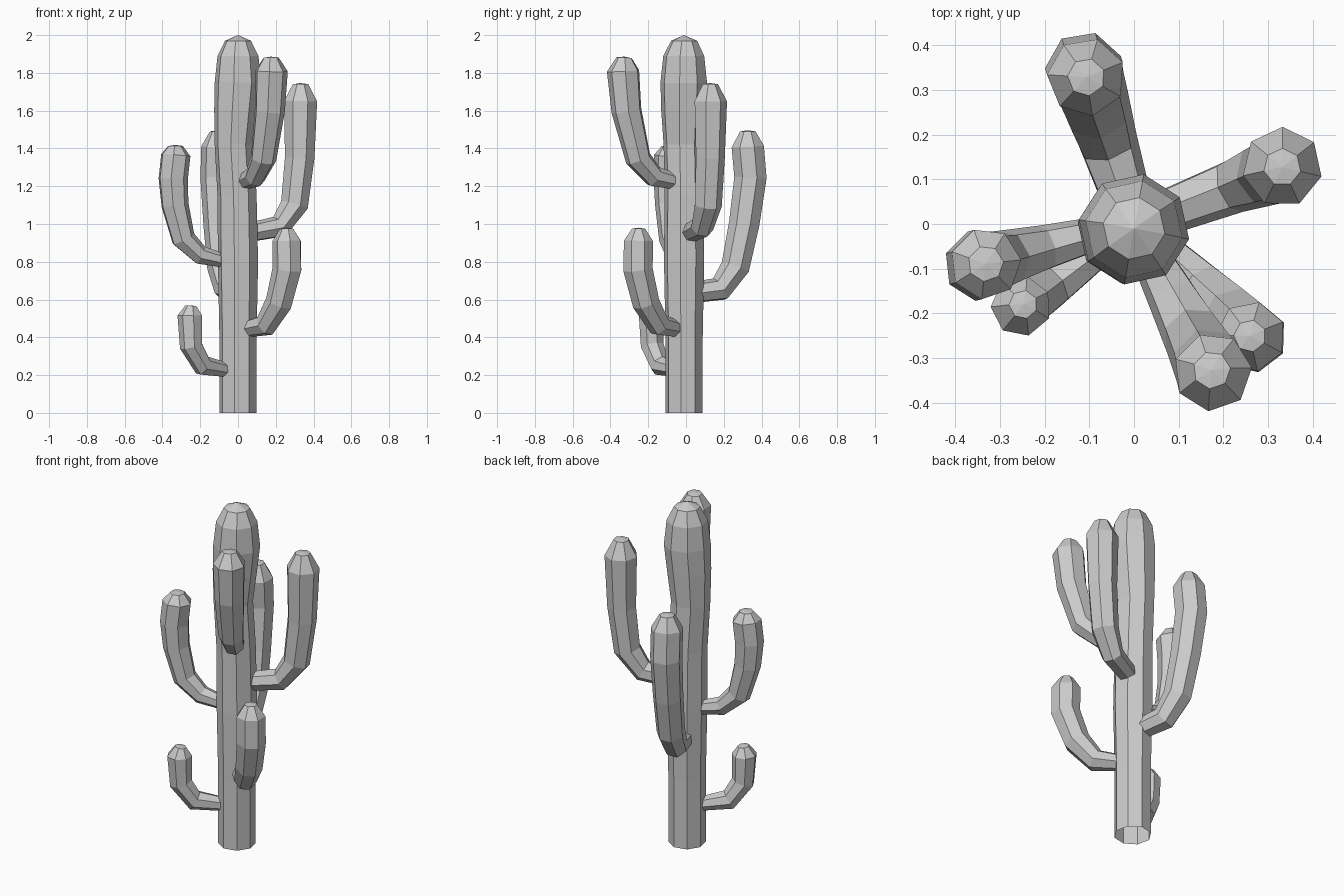
import bpy
import bmesh
import math
from mathutils import Vector

default_cube = bpy.data.objects.get("Cube")
if default_cube:
    bpy.data.objects.remove(default_cube, do_unlink=True)

# One plain grey for the whole plant
grey = bpy.data.materials.new("light grey")
grey.use_nodes = True
grey.diffuse_color = (0.6, 0.6, 0.6, 1)
shader = next(n for n in grey.node_tree.nodes if n.type == "BSDF_PRINCIPLED")
shader.inputs["Base Color"].default_value = grey.diffuse_color


def faceted_tube(name, centres, radii, sides, heading, phase, tip, cap_start):
    """Skin rings along a path that bends in one vertical plane, closed by a tip."""
    bm = bmesh.new()
    side_axis = Vector((-math.sin(heading), math.cos(heading), 0))
    rings = []
    for i, (centre, radius) in enumerate(zip(centres, radii)):
        before = centres[max(i - 1, 0)]
        after = centres[min(i + 1, len(centres) - 1)]
        tangent = (after - before).normalized()
        out_axis = side_axis.cross(tangent).normalized()
        ring = []
        for k in range(sides):
            angle = phase + math.tau * k / sides
            offset = out_axis * math.cos(angle) + side_axis * math.sin(angle)
            ring.append(bm.verts.new(centre + offset * radius))
        rings.append(ring)

    # Walls between neighbouring rings
    for low, high in zip(rings, rings[1:]):
        for k in range(sides):
            n = (k + 1) % sides
            bm.faces.new((low[k], low[n], high[n], high[k]))

    # Pointed fan on the tip, flat cap on the hidden end
    apex = bm.verts.new(tip)
    for k in range(sides):
        bm.faces.new((rings[-1][k], rings[-1][(k + 1) % sides], apex))
    if cap_start:
        bm.faces.new(list(reversed(rings[0])))
    bmesh.ops.recalc_face_normals(bm, faces=bm.faces)

    mesh = bpy.data.meshes.new(name)
    bm.to_mesh(mesh)
    bm.free()
    mesh.materials.append(grey)
    obj = bpy.data.objects.new(name, mesh)
    bpy.context.collection.objects.link(obj)
    return obj


def arm(name, heading_degrees, profile):
    """Profile points are (distance from trunk axis, height, radius)."""
    heading = math.radians(heading_degrees)
    outward = Vector((math.cos(heading), math.sin(heading), 0))
    centres = [outward * d + Vector((0, 0, z)) for d, z, r in profile]
    # The small tip ring lies level
    distance, height, radius = profile[-1]
    tip = centres[-1] + Vector((0, 0, radius * 0.15))
    faceted_tube(name, centres, [r for d, z, r in profile], sides=7,
                 heading=heading, phase=math.radians(17), tip=tip, cap_start=True)


# Trunk: slightly wavy column, (x, y, z, radius), open underneath
trunk = [
    (0, -0.01, 0, 0.1),
    (0, -0.01, 0.4, 0.1),
    (0, -0.01, 0.8, 0.108),
    (-0.005, -0.01, 1.15, 0.105),
    (-0.02, -0.015, 1.42, 0.105),
    (-0.01, -0.015, 1.6, 0.118),
    (0, -0.012, 1.75, 0.125),
    (0, -0.012, 1.89, 0.11),
    (0, -0.01, 1.97, 0.07),
]
faceted_tube("trunk", [Vector(p[:3]) for p in trunk], [p[3] for p in trunk],
             sides=8, heading=0, phase=math.radians(35),
             tip=Vector((0, -0.01, 2)), cap_start=False)

# Arms: each leaves the trunk, bends upward and ends in a blunt tip
arm("back_arm", 108, [
    (0.07, 0.64, 0.058), (0.19, 0.655, 0.068), (0.275, 0.77, 0.078),
    (0.325, 1.0, 0.083), (0.36, 1.245, 0.088), (0.345, 1.41, 0.088),
    (0.345, 1.49, 0.042)])
arm("left_upper_arm", 21, [
    (0.07, 0.955, 0.052), (0.235, 0.985, 0.062), (0.32, 1.1, 0.075),
    (0.35, 1.35, 0.08), (0.355, 1.65, 0.09), (0.355, 1.74, 0.042)])
arm("front_upper_arm", -62, [
    (0.07, 1.225, 0.044), (0.19, 1.25, 0.058), (0.285, 1.345, 0.07),
    (0.355, 1.6, 0.082), (0.375, 1.81, 0.088), (0.37, 1.88, 0.042)])
arm("front_lower_arm", -44, [
    (0.07, 0.445, 0.046), (0.205, 0.465, 0.062), (0.305, 0.585, 0.074),
    (0.365, 0.76, 0.08), (0.362, 0.91, 0.079), (0.36, 0.975, 0.036)])
arm("right_upper_arm", 195, [
    (0.08, 0.805, 0.038), (0.207, 0.835, 0.052), (0.3, 0.92, 0.065),
    (0.347, 1.1, 0.074), (0.357, 1.24, 0.08), (0.343, 1.365, 0.08),
    (0.343, 1.413, 0.04)])
arm("right_lower_arm", 216, [
    (0.07, 0.225, 0.038), (0.23, 0.25, 0.056), (0.305, 0.355, 0.062),
    (0.312, 0.515, 0.068), (0.306, 0.565, 0.032)])
